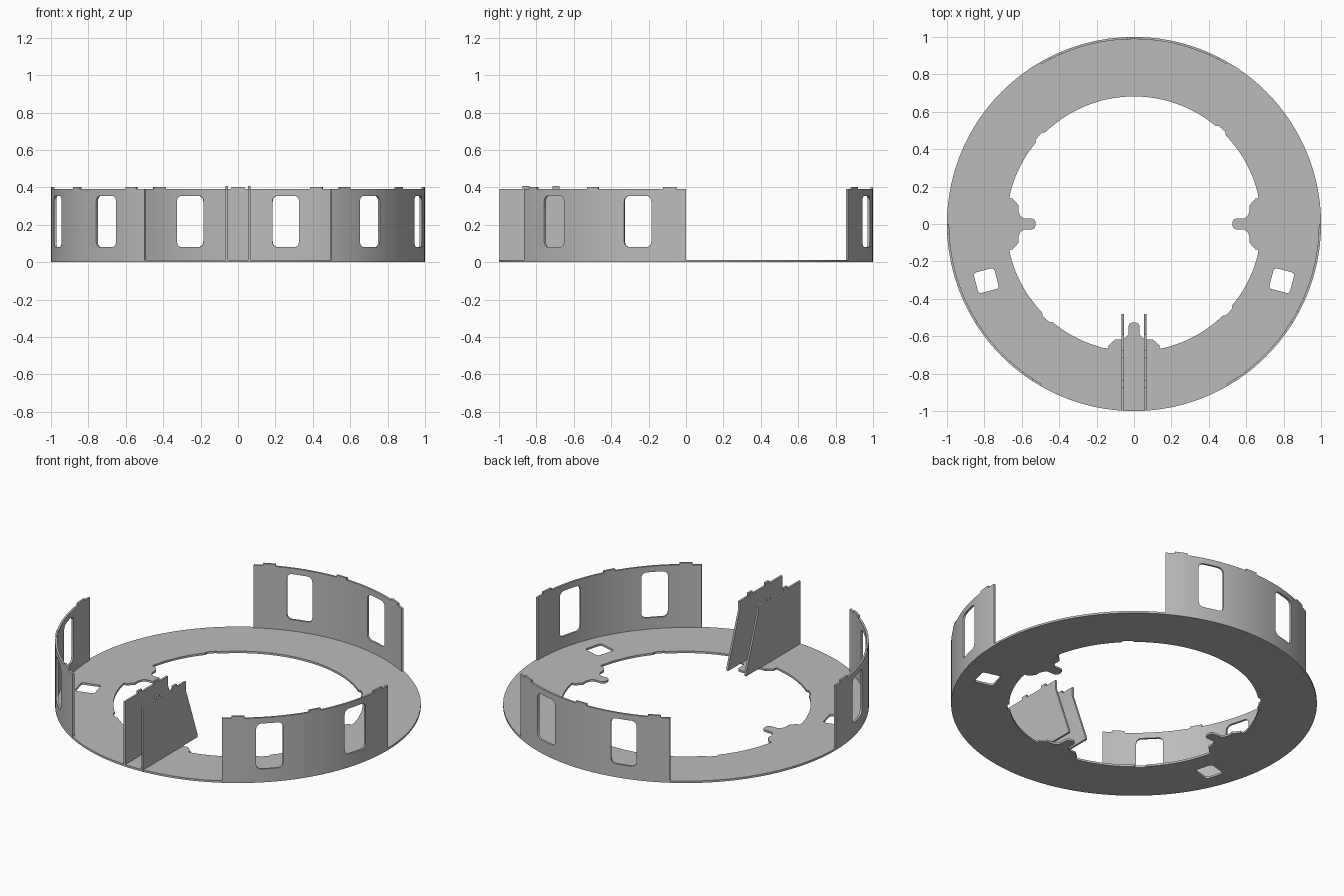
import bpy, bmesh, math
from mathutils import Matrix

if "Cube" in bpy.data.objects:
    bpy.data.objects.remove(bpy.data.objects["Cube"])

T = 0.012          # sheet thickness
H = 0.39           # wall height
TAB = 0.012        # locating tab height

grey = bpy.data.materials.new("light grey")
grey.diffuse_color = (0.50, 0.50, 0.50, 1)
grey.use_nodes = True
grey.node_tree.nodes["Principled BSDF"].inputs["Base Color"].default_value = grey.diffuse_color


def finish(name, bm, smooth=True):
    mesh = bpy.data.meshes.new(name)
    bm.to_mesh(mesh)
    bm.free()
    mesh.materials.append(grey)
    obj = bpy.data.objects.new(name, mesh)
    bpy.context.collection.objects.link(obj)
    if smooth:
        bpy.ops.object.select_all(action='DESELECT')
        obj.select_set(True)
        bpy.context.view_layer.objects.active = obj
        bpy.ops.object.shade_smooth_by_angle(angle=math.radians(30))
    return obj


def plate(name, loops, matrix=Matrix()):
    """Flat sheet cut to an outline with holes, thickened along its local z."""
    bm = bmesh.new()
    for loop in loops:
        vs = [bm.verts.new((x, y, 0)) for x, y in loop]
        for a, b in zip(vs, vs[1:] + vs[:1]):
            bm.edges.new((a, b))
    bmesh.ops.triangle_fill(bm, use_beauty=True, use_dissolve=False, edges=bm.edges[:])
    ext = bmesh.ops.extrude_face_region(bm, geom=bm.faces[:])
    top = [v for v in ext["geom"] if isinstance(v, bmesh.types.BMVert)]
    bmesh.ops.translate(bm, verts=top, vec=(0, 0, T))
    bmesh.ops.recalc_face_normals(bm, faces=bm.faces[:])
    bm.transform(matrix)
    return finish(name, bm)


def polar(r, deg):
    a = math.radians(deg)
    return r * math.cos(a), r * math.sin(a)


def turn(p, quarter):
    for _ in range(quarter):
        p = (-p[1], p[0])
    return p


def rounded_square(cx, cy, half, r, deg):
    c, s = polar(1, deg)
    pts = []
    for q in range(4):
        for i in range(5):
            dx, dy = polar(r, q * 90 + i * 22.5)
            ox, oy = turn((half - r, half - r), q)
            x, y = ox + dx, oy + dy
            pts.append((cx + x * c - y * s, cy + x * s + y * c))
    return pts


# Base ring: outer edge steps in where the walls stand
WALLS = {"right_wall": -60, "back_wall": 60, "left_wall": 180}
outer = []
for start in (-60, 60, 180):
    outer += [polar(1 - T, start + i * 1.5) for i in range(41)]
    outer += [polar(1, start + 60 + i * 1.5) for i in range(41)]

# Inner edge: three stepped tongues and four shallow notches
tongue = [(.667, .135), (.648, .135), (.617, .10), (.617, .065), (.607, .043),
          (.59, .03), (.547, .03), (.534, .024), (.527, .012)]
inner = []
for q in range(4):
    if q == 1:
        inner += [polar(.682, 90 + d) for d in range(-12, 13, 2)]
    else:
        inner += [turn(p, q) for p in [(x, -y) for x, y in tongue] + tongue[::-1]]
    inner += [polar(.682, 90 * q + d) for d in range(14, 45, 2)]
    inner += [polar(.693, 90 * q + d) for d in (45, 46.5, 48, 49.5)]
    inner += [polar(.682, 90 * q + d) for d in range(50, 78, 2)]

holes = [rounded_square(s * .79, -.303, .057, .016, -s * 15) for s in (-1, 1)]
plate("base_ring", [outer, inner] + holes)


# Curved walls: two rounded windows and three top tabs each
WIN, WIN_LO, WIN_HI, CORNER = 4.3, .08, .355, .03
TAB_HALF = 2.0


def corner_rise(a):
    """Height lost to the rounded window corner at wall angle a."""
    off = min(abs(a - 15), abs(a - 45), WIN)
    d = max(0, math.radians(off - WIN) + CORNER)
    return CORNER - math.sqrt(max(0, CORNER ** 2 - d ** 2))


angles = {float(i) for i in range(61)}
for c in (15, 45):
    for d in (WIN, WIN - .15, WIN - .5, WIN - 1, WIN - 1.7):
        angles |= {c - d, c + d}
for c in (5, 30, 55):
    angles |= {c - TAB_HALF, c + TAB_HALF}
angles = sorted(angles)

for name, start in WALLS.items():
    bm = bmesh.new()
    columns = []
    for a in angles:
        rise = corner_rise(a)
        skins = []
        for r in (1, 1 - T):
            x, y = polar(r, start + a)
            skins.append([bm.verts.new((x, y, z)) for z in
                          (0, WIN_LO + rise, WIN_HI - rise, H, H + TAB)])
        columns.append(skins)
    for i in range(len(angles) - 1):
        mid = (angles[i] + angles[i + 1]) / 2
        window = min(abs(mid - 15), abs(mid - 45)) < WIN
        tab = min(abs(mid - c) for c in (5, 30, 55)) < TAB_HALF
        for row in range(4):
            if (row == 1 and window) or (row == 3 and not tab):
                continue
            for s in (0, 1):
                p, q = columns[i][s], columns[i + 1][s]
                f = [p[row], q[row], q[row + 1], p[row + 1]]
                bm.faces.new(f if s == 0 else f[::-1])
    # close every open edge between the outer and inner skins
    partner = {}
    for o, n in columns:
        partner.update(zip(o, n))
    for e in [e for e in bm.edges if e.is_boundary and e.verts[0] in partner]:
        a, b = e.verts
        bm.faces.new((a, b, partner[b], partner[a]))
    bmesh.ops.delete(bm, geom=[v for v in bm.verts if not v.link_faces], context='VERTS')
    bmesh.ops.recalc_face_normals(bm, faces=bm.faces[:])
    finish(name, bm)

# Pair of upright fins with a sloping inner edge and two top tabs
fin = [(-.998, 0), (-.69, 0), (-.69, T), (-.48, T), (-.48, .03), (-.59, .335), (-.59, H)]
for y in (-.695, -.855):
    fin += [(y + .018, H), (y + .018, H + .017), (y - .018, H + .017), (y - .018, H)]
fin += [(-.998, H)]
stand = Matrix(((0, 0, 1, 0), (1, 0, 0, 0), (0, 1, 0, 0), (0, 0, 0, 1)))
for side, x in (("left", -.06), ("right", .06)):
    plate(side + "_fin", [fin], Matrix.Translation((x - T / 2, 0, 0)) @ stand)
